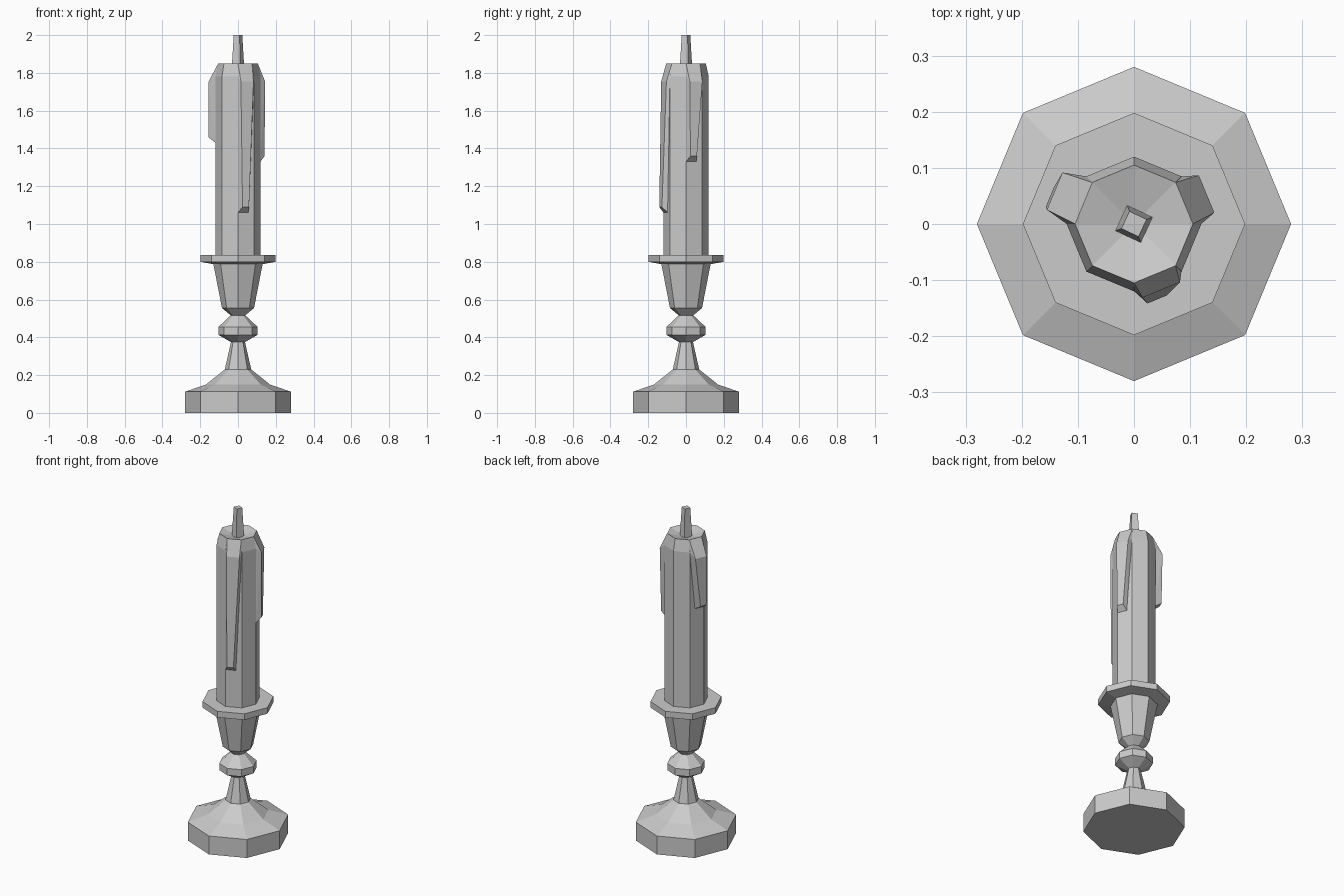
import bpy, bmesh
from math import cos, sin, pi, radians
from mathutils import Vector

if "Cube" in bpy.data.objects:
    bpy.data.objects.remove(bpy.data.objects["Cube"])


def finish(bm, name):
    bmesh.ops.recalc_face_normals(bm, faces=bm.faces[:])
    me = bpy.data.meshes.new(name)
    bm.to_mesh(me)
    bm.free()
    ob = bpy.data.objects.new(name, me)
    bpy.context.collection.objects.link(ob)
    return ob


def lathe(name, profile, sides=8, turn=0.0):
    """Spin (radius, z) points into flat-sided rings; radius 0 closes to a point."""
    bm = bmesh.new()
    rings = []
    for r, z in profile:
        if r == 0:
            rings.append([bm.verts.new((0, 0, z))] * sides)
        else:
            rings.append([bm.verts.new((r * cos(turn + 2 * pi * i / sides),
                                        r * sin(turn + 2 * pi * i / sides), z))
                          for i in range(sides)])
    for a, b in zip(rings, rings[1:]):
        for i in range(sides):
            j = (i + 1) % sides
            bm.faces.new(list(dict.fromkeys((a[i], a[j], b[j], b[i]))))
    for ring in (rings[0], rings[-1]):
        if len(set(ring)) == sides:
            bm.faces.new(ring)
    return finish(bm, name)


def drip(name, angle, z_low, n_top, n_low, side=1):
    """Wax run on one candle face, narrowing downwards towards one side."""
    n = Vector((cos(angle), sin(angle), 0))
    t = Vector((-sin(angle), cos(angle), 0)) * side
    rows = [(0.097, -0.040, 0.040, 1.85),
            (0.110, -0.046, 0.046, 1.78),
            (n_top, -0.036, 0.036, 1.755),
            (n_low, -0.032, 0.005, z_low + 0.03),
            (0.110, -0.046, 0.013, z_low)]
    bm = bmesh.new()
    for d, a, b, z in rows:
        for s in (a, b):
            bm.verts.new(n * d + t * s + Vector((0, 0, z)))
    bmesh.ops.convex_hull(bm, input=bm.verts[:])
    return finish(bm, name)


# Turned holder
lathe("foot", [(0.28, 0), (0.28, 0.112), (0.17, 0.15), (0.07, 0.23), (0.037, 0.375)])
lathe("stem_bead", [(0.037, 0.375), (0.104, 0.413), (0.104, 0.455), (0.04, 0.515)])
lathe("cup", [(0.037, 0.515), (0.085, 0.555), (0.13, 0.787)])
lathe("drip_pan", [(0.13, 0.787), (0.198, 0.80), (0.198, 0.837)])

# Candle with a dished top
lathe("candle", [(0.12, 0.837), (0.12, 1.78), (0.105, 1.85), (0, 1.82)])
lathe("wick", [(0.036, 1.815), (0.024, 2.0)], sides=4, turn=radians(20))

# Wax runs
drip("drip_left", radians(157.5), 1.43, 0.153, 0.157, side=-1)
drip("drip_right", radians(22.5), 1.33, 0.140, 0.139)
drip("drip_front", radians(-67.5), 1.06, 0.127, 0.140)
